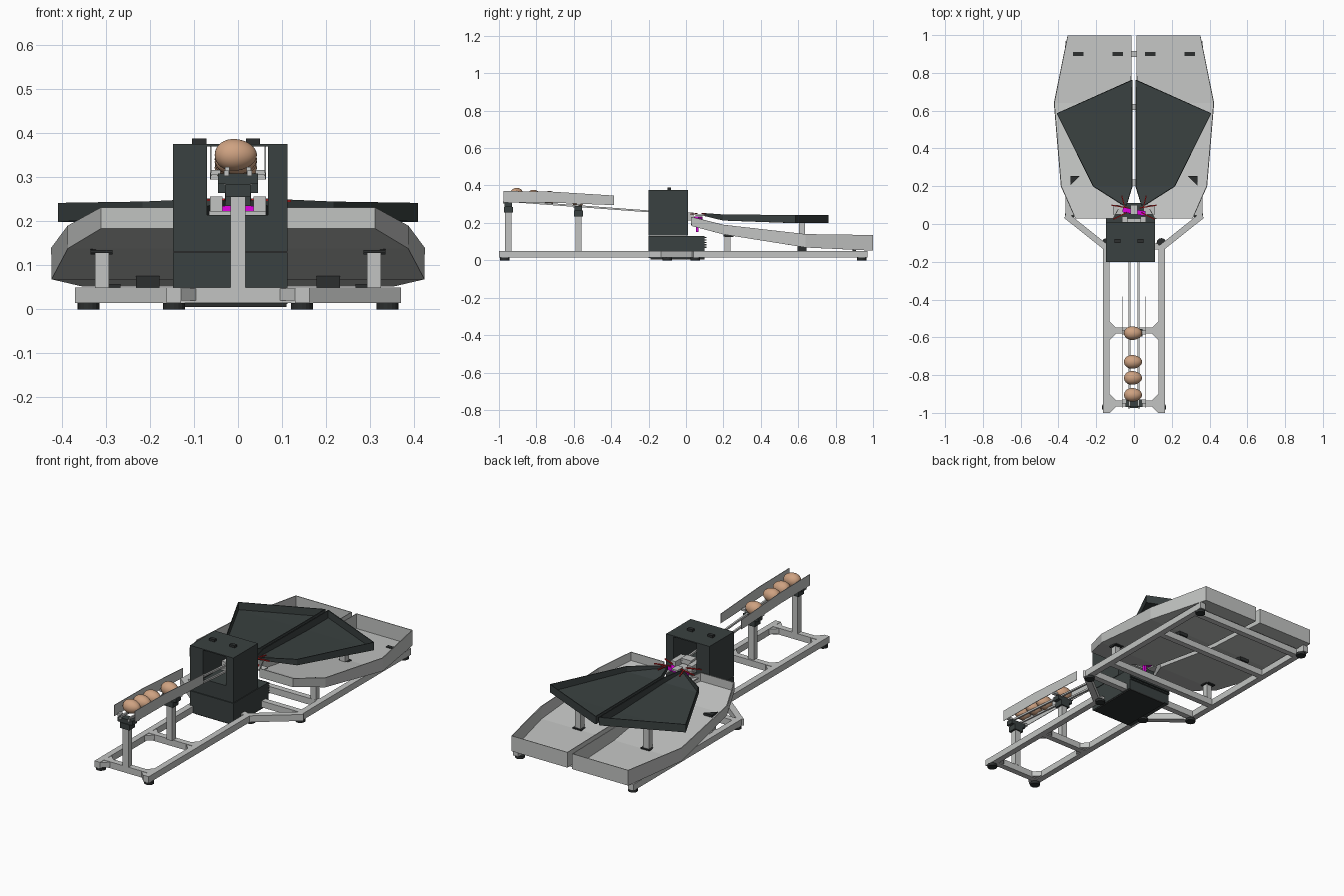
import bpy, math
from mathutils import Vector

cube = bpy.data.objects.get("Cube")
if cube:
    bpy.data.objects.remove(cube)


def material(name, rgb):
    m = bpy.data.materials.new(name)
    m.use_nodes = True
    m.diffuse_color = (*rgb, 1)
    m.node_tree.nodes["Principled BSDF"].inputs["Base Color"].default_value = (*rgb, 1)
    return m


GREY = material("light grey metal", (0.54, 0.55, 0.54))
DARK = material("dark slate", (0.042, 0.053, 0.052))
BLACK = material("black rubber", (0.025, 0.028, 0.028))
SHELL = material("egg shell", (0.62, 0.36, 0.22))
MAGENTA = material("magenta", (0.75, 0.0, 0.75))
RED = material("red", (0.75, 0.02, 0.02))


def add(name, verts, faces, mat, mirror=False, thick=0):
    me = bpy.data.meshes.new(name)
    me.from_pydata(verts, [], faces)
    me.materials.append(mat)
    ob = bpy.data.objects.new(name, me)
    bpy.context.collection.objects.link(ob)
    if thick:
        s = ob.modifiers.new("Thickness", 'SOLIDIFY')
        s.thickness, s.offset = thick, 0
    if mirror:
        ob.modifiers.new("Mirror", 'MIRROR').use_mirror_merge = False
    return ob


def prism(name, outline, z0, z1, mat, mirror=False):
    n = len(outline)
    verts = [(x, y, z) for z in (z0, z1) for x, y in outline]
    faces = [tuple(reversed(range(n))), tuple(range(n, 2 * n))]
    faces += [(i, (i + 1) % n, (i + 1) % n + n, i + n) for i in range(n)]
    return add(name, verts, faces, mat, mirror)


def box(name, x0, x1, y0, y1, z0, z1, mat, mirror=False):
    return prism(name, [(x0, y0), (x1, y0), (x1, y1), (x0, y1)], z0, z1, mat, mirror)


def beam(name, a, b, width, height, mat, mirror=False):
    """Rectangular bar whose centre line runs from a to b."""
    a, b = Vector(a), Vector(b)
    d = (b - a).normalized()
    side = d.cross(Vector((0, 0, 1))).normalized() * width / 2
    up = side.cross(d).normalized() * height / 2
    verts = [p + s * side + u * up for p in (a, b) for s, u in ((-1, -1), (1, -1), (1, 1), (-1, 1))]
    faces = [(3, 2, 1, 0), (4, 5, 6, 7)]
    faces += [(i, (i + 1) % 4, (i + 1) % 4 + 4, i + 4) for i in range(4)]
    return add(name, verts, faces, mat, mirror)


def cylinder(name, x, y, z0, z1, r, mat, mirror=False):
    n = 16
    ring = [(x + r * math.cos(i * math.tau / n), y + r * math.sin(i * math.tau / n)) for i in range(n)]
    return prism(name, ring, z0, z1, mat, mirror)


def pan(name, stations, thick, mat):
    """Open tray from stations (y, inner x, outer x, floor z, rim z)."""
    verts = []
    for y, xi, xo, zf, zt in stations:
        verts += [(xi, y, zt), (xi, y, zf), (xo, y, zf), (xo, y, zt)]
    n = len(stations)
    faces = [(4 * i + k, 4 * i + k + 1, 4 * i + k + 5, 4 * i + k + 4)
             for i in range(n - 1) for k in range(3)]
    e = 4 * (n - 1)
    faces += [(3, 2, 1, 0), (e, e + 1, e + 2, e + 3)]
    return add(name, verts, faces, mat, True, thick)


# Base frame
ZB, ZT = 0.015, 0.05
box("narrow_frame_bar", 0.13, 0.163, -1.0, -0.11, ZB, ZT, GREY, True)
beam("diagonal_frame_bar", (0.14, -0.13, 0.0325), (0.36, 0.045, 0.0325), 0.033, 0.035, GREY, True)
box("wide_frame_bar", 0.33, 0.363, 0.03, 0.97, ZB, ZT, GREY, True)
for y, half in ((-0.95, 0.13), (-0.565, 0.13), (-0.12, 0.13), (0.06, 0.33),
                (0.22, 0.33), (0.62, 0.33), (0.9, 0.33)):
    box("cross_bar", -half, half, y - 0.016, y + 0.016, ZB, ZT, GREY)

# Corner gussets on the narrow frame
for y, s in ((-0.934, 1), (-0.581, -1), (-0.549, 1), (-0.966, -1)):
    pts = [(0.13, y), (0.13, y + s * 0.035), (0.095, y)]
    prism("corner_gusset", pts if s < 0 else pts[::-1][::-1], 0.02, 0.048, GREY, True)

# Feet
for x, y in ((0.145, -0.97), (0.145, -0.1), (0.34, 0.05), (0.34, 0.94)):
    cylinder("foot", x, y, 0, 0.014, 0.025, BLACK, True)

# Rail posts, caps and rollers
for y, top in ((-0.95, 0.285), (-0.575, 0.265)):
    box("rail_post", -0.017, 0.017, y - 0.017, y + 0.017, ZT, top, GREY)
    box("post_cap", -0.045, 0.045, y - 0.02, y + 0.02, top, top + 0.024, DARK)
    box("cap_clamp", -0.028, 0.028, y - 0.024, y + 0.024, top - 0.03, top, DARK)
    box("cap_bolt", 0.02, 0.032, y - 0.028, y - 0.02, top + 0.018, top + 0.03, GREY, True)

# Sloping rails and side guides
beam("feed_rail", (0.024, -0.965, 0.318), (0.024, 0.0, 0.247), 0.01, 0.01, GREY, True)
add("side_guide", [(0.062, -0.975, 0.31), (0.062, -0.72, 0.308), (0.062, -0.385, 0.295),
                   (0.062, -0.385, 0.346), (0.062, -0.72, 0.367), (0.062, -0.975, 0.37)],
    [(0, 1, 4, 5), (1, 2, 3, 4)], GREY, True, 0.003)
for y, z in ((-0.94, 0.305), (-0.575, 0.295)):
    box("guide_bracket", 0.04, 0.062, y - 0.01, y + 0.01, z, z + 0.012, GREY, True)

# Eggs, slightly pointed on one end
for y, z in ((-0.905, 0.351), (-0.815, 0.341), (-0.73, 0.335), (-0.578, 0.322)):
    bpy.ops.mesh.primitive_uv_sphere_add(segments=32, ring_count=16, radius=1,
                                         location=(-0.005, y, z))
    egg = bpy.context.object
    egg.name = "egg"
    for v in egg.data.vertices:
        taper = 1 - 0.1 * v.co.x
        v.co = Vector((v.co.x * 0.048, v.co.y * 0.036 * taper, v.co.z * 0.036 * taper))
    egg.data.materials.append(SHELL)
    bpy.ops.object.shade_smooth()

# Machine housing with a passage through it
X0, X1, Y0, Y1 = -0.148, 0.112, -0.2, 0.01
box("lower_housing", X0, X1, Y0, 0.1, 0.012, 0.129, DARK)
box("housing_skid", -0.12, 0.11, -0.19, 0.1, 0.005, 0.012, BLACK)
box("housing_base", X0, X1, Y0, Y1, 0.132, 0.214, DARK)
box("housing_right_wall", X0, -0.07, Y0, Y1, 0.214, 0.37, DARK)
box("housing_left_wall", 0.068, X1, Y0, Y1, 0.214, 0.37, DARK)
box("housing_roof", X0, X1, Y0, Y1, 0.37, 0.376, DARK)
for x in (-0.088, 0.034):
    box("roof_button", x - 0.016, x + 0.016, -0.1, -0.08, 0.376, 0.388, BLACK)
for i in range(5):
    z = 0.066 + i * 0.013
    box("vent_slat", X0, X1, 0.1, 0.11, z, z + 0.007, DARK)

# Sorting mechanism at the passage exit
box("mechanism_bed", -0.066, 0.064, -0.06, 0.03, 0.214, 0.224, GREY)
box("mechanism_cheek", 0.035, 0.064, -0.05, 0.04, 0.224, 0.256, GREY, True)
box("mechanism_block", -0.03, 0.03, -0.05, 0.0, 0.235, 0.262, GREY)
beam("sorting_paddle", (-0.06, 0.075, 0.225), (0.06, 0.055, 0.225), 0.025, 0.02, MAGENTA)
beam("paddle_shaft", (-0.02, 0.06, 0.15), (-0.02, 0.061, 0.215), 0.014, 0.014, MAGENTA)
box("paddle_hub", -0.018, 0.018, 0.05, 0.1, 0.236, 0.245, GREY)
box("chute_lip", 0.05, 0.11, 0.05, 0.1, 0.205, 0.212, GREY, True)
for a, b in (((0.03, 0.085), (0.12, 0.1)), ((0.04, 0.06), (0.11, 0.025)), ((0.05, 0.09), (0.065, 0.15))):
    beam("red_finger", (*a, 0.25), (*b, 0.246), 0.006, 0.005, RED, True)

# Collecting trays
pan("collecting_tray", [(0.03, 0.11, 0.31, 0.185, 0.232), (0.2, 0.015, 0.385, 0.14, 0.19),
                        (0.64, 0.015, 0.422, 0.07, 0.14), (0.997, 0.015, 0.35, 0.053, 0.135)],
    0.005, GREY)

# Upper deflecting pans
pan("upper_pan", [(0.1, 0.04, 0.058, 0.238, 0.252), (0.2, 0.01, 0.215, 0.214, 0.245),
                  (0.585, 0.01, 0.407, 0.2, 0.242), (0.76, 0.01, 0.014, 0.2, 0.242)],
    0.005, DARK)

# Tray and pan supports
box("tray_post", 0.293, 0.325, 0.205, 0.237, ZT, 0.132, GREY, True)
box("tray_post_cap", 0.285, 0.335, 0.2, 0.242, 0.128, 0.135, BLACK, True)
prism("tray_corner_bracket", [(0.335, 0.205), (0.335, 0.255), (0.285, 0.255)], 0.125, 0.146, BLACK, True)
box("pan_post", 0.188, 0.222, 0.603, 0.637, ZT, 0.2, GREY, True)
box("pan_post_foot", 0.178, 0.232, 0.595, 0.645, ZT, 0.077, BLACK, True)
for x in (0.085, 0.295):
    box("tray_clip", x - 0.028, x + 0.028, 0.89, 0.91, 0.05, 0.064, BLACK, True)
